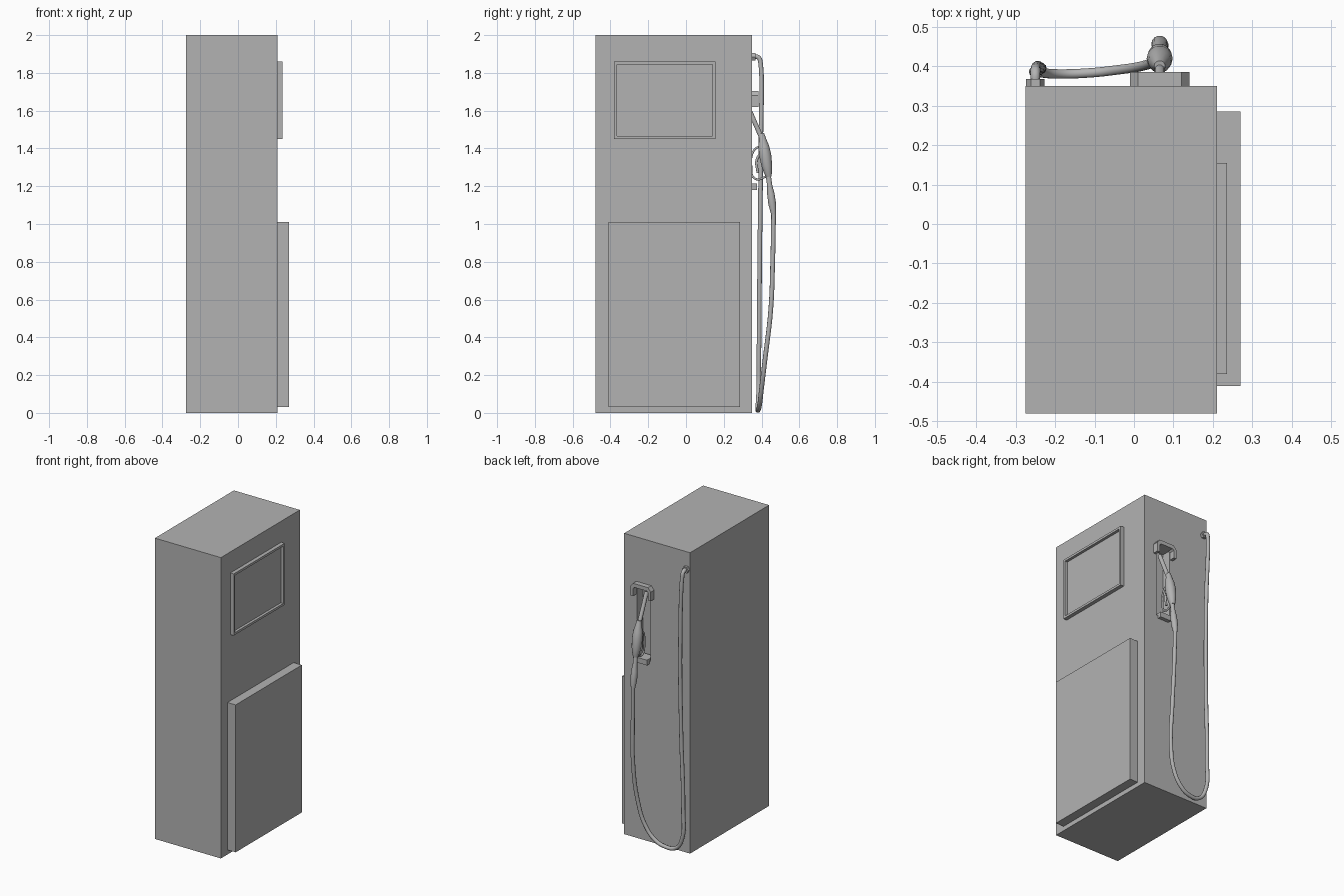
import bpy, bmesh, math
from mathutils import Vector

old = bpy.data.objects.get("Cube")
if old:
    bpy.data.objects.remove(old, do_unlink=True)

grey = bpy.data.materials.new("plain grey")
grey.use_nodes = True
grey.diffuse_color = (0.45, 0.45, 0.45, 1)
grey.node_tree.nodes["Principled BSDF"].inputs["Base Color"].default_value = grey.diffuse_color


def finish(name, bm, smooth=False):
    bmesh.ops.recalc_face_normals(bm, faces=bm.faces)
    me = bpy.data.meshes.new(name)
    bm.to_mesh(me)
    bm.free()
    me.materials.append(grey)
    ob = bpy.data.objects.new(name, me)
    bpy.context.collection.objects.link(ob)
    if smooth:
        bpy.ops.object.select_all(action='DESELECT')
        ob.select_set(True)
        bpy.context.view_layer.objects.active = ob
        bpy.ops.object.shade_smooth_by_angle(angle=math.radians(40))
    return ob


def box(name, lo, hi, pocket=None):
    """Box between two corners; pocket = (outward normal, inner lo, inner hi, depth)."""
    lo, hi = Vector(lo), Vector(hi)
    bm = bmesh.new()
    bmesh.ops.create_cube(bm, size=1)
    for v in bm.verts:
        v.co = (lo + hi) / 2 + v.co * (hi - lo)
    if pocket:
        normal, plo, phi, depth = pocket
        normal = Vector(normal)
        bm.normal_update()
        face = max(bm.faces, key=lambda f: f.normal.dot(normal))
        mid = face.calc_center_median()
        bmesh.ops.inset_individual(bm, faces=[face], thickness=0.01)
        # snap the inset rim to the wanted rectangle
        for v in face.verts:
            for i in range(3):
                if not normal[i]:
                    v.co[i] = phi[i] if v.co[i] > mid[i] else plo[i]
        out = bmesh.ops.extrude_discrete_faces(bm, faces=[face])
        for v in out["faces"][0].verts:
            v.co -= normal * depth
    return finish(name, bm)


def prism(name, outline, y0, y1):
    """Extrude an x-z outline along y."""
    bm = bmesh.new()
    f = bm.faces.new([bm.verts.new((x, y0, z)) for x, z in outline])
    ext = bmesh.ops.extrude_face_region(bm, geom=[f])
    for v in ext["geom"]:
        if isinstance(v, bmesh.types.BMVert):
            v.co.y = y1
    return finish(name, bm)


def lathe(name, start, end, profile, sides=14):
    """Round part along start-end; profile = (fraction along, radius)."""
    start, end = Vector(start), Vector(end)
    turn = (end - start).to_track_quat('Z', 'Y')
    bm = bmesh.new()
    rings = []
    for t, r in profile:
        c = start.lerp(end, t)
        rings.append([bm.verts.new(c + turn @ Vector((r * math.cos(a), r * math.sin(a), 0)))
                      for a in (math.tau * k / sides for k in range(sides))])
    for a, b in zip(rings, rings[1:]):
        for k in range(sides):
            j = (k + 1) % sides
            bm.faces.new((a[k], a[j], b[j], b[k]))
    bm.faces.new(rings[0])
    bm.faces.new(rings[-1])
    return finish(name, bm, True)


def tube(name, points, radius):
    """Smooth round tube through the points."""
    cu = bpy.data.curves.new(name, 'CURVE')
    cu.dimensions = '3D'
    cu.bevel_depth = radius
    cu.bevel_resolution = 3
    cu.resolution_u = 6
    cu.use_fill_caps = True
    sp = cu.splines.new('BEZIER')
    sp.bezier_points.add(len(points) - 1)
    for bp, p in zip(sp.bezier_points, points):
        bp.co = p
        bp.handle_left_type = bp.handle_right_type = 'AUTO'
    cu.materials.append(grey)
    ob = bpy.data.objects.new(name, cu)
    bpy.context.collection.objects.link(ob)
    return ob


# Cabinet with the nozzle pocket in its back
box("cabinet", (-0.275, -0.48, 0), (0.21, 0.35, 2),
    ((0, 1, 0), (0.015, 0, 1.2), (0.115, 0, 1.68), 0.06))

# Display with a recessed pane, and the lower door
box("display", (0.21, -0.38, 1.45), (0.235, 0.155, 1.86),
    ((1, 0, 0), (0, -0.365, 1.465), (0, 0.14, 1.845), 0.018))
box("lower_door", (0.21, -0.41, 0.03), (0.27, 0.285, 1.01))

# Hood over the pocket and the rest below it
cx = 0.065
half = [(0.075, 1.62), (0.075, 1.68), (0.055, 1.705)]
inner = [(0.045, 1.68), (0.055, 1.67), (0.055, 1.62)]
side = inner + half
outline = [(cx + x, z) for x, z in side] + [(cx - x, z) for x, z in reversed(side)]
prism("nozzle_hood", outline, 0.345, 0.385)
box("nozzle_rest", (0.025, 0.3, 1.18), (0.105, 0.375, 1.215))

# Nozzle: spout, grip body, tail and trigger guard
tube("spout", [(cx, 0.32, 1.64), (cx, 0.35, 1.57), (cx, 0.385, 1.49), (cx, 0.415, 1.42)], 0.013)
lathe("nozzle_body", (cx, 0.40, 1.48), (cx, 0.438, 1.25),
      [(0, 0.014), (0.12, 0.019), (0.3, 0.029), (0.5, 0.033),
       (0.75, 0.029), (0.9, 0.022), (1, 0.015)])
lathe("nozzle_tail", (cx, 0.434, 1.27), (cx, 0.464, 1.05),
      [(0, 0.014), (0.3, 0.014), (0.5, 0.02), (0.75, 0.021), (1, 0.013)])
tube("trigger_guard", [(cx, 0.41, 1.42), (cx, 0.36, 1.39), (cx, 0.345, 1.31),
                       (cx, 0.365, 1.24), (cx, 0.435, 1.255)], 0.006)
tube("trigger", [(cx, 0.40, 1.38), (cx, 0.375, 1.34), (cx, 0.38, 1.27)], 0.007)

# Hose with its wall coupling
lathe("hose_coupling", (-0.25, 0.345, 1.885), (-0.25, 0.367, 1.885), [(0, 0.023), (1, 0.023)], 6)
tube("hose", [(-0.25, 0.355, 1.885), (-0.25, 0.383, 1.882), (-0.249, 0.395, 1.85),
              (-0.235, 0.396, 1.4), (-0.238, 0.39, 0.8), (-0.25, 0.386, 0.3),
              (-0.24, 0.384, 0.1), (-0.19, 0.38, 0.025), (-0.11, 0.383, 0.017),
              (-0.045, 0.39, 0.045), (0.02, 0.4, 0.13), (0.06, 0.418, 0.28),
              (0.075, 0.449, 0.55), (0.07, 0.459, 0.8), (cx, 0.464, 1.07)], 0.0125)
